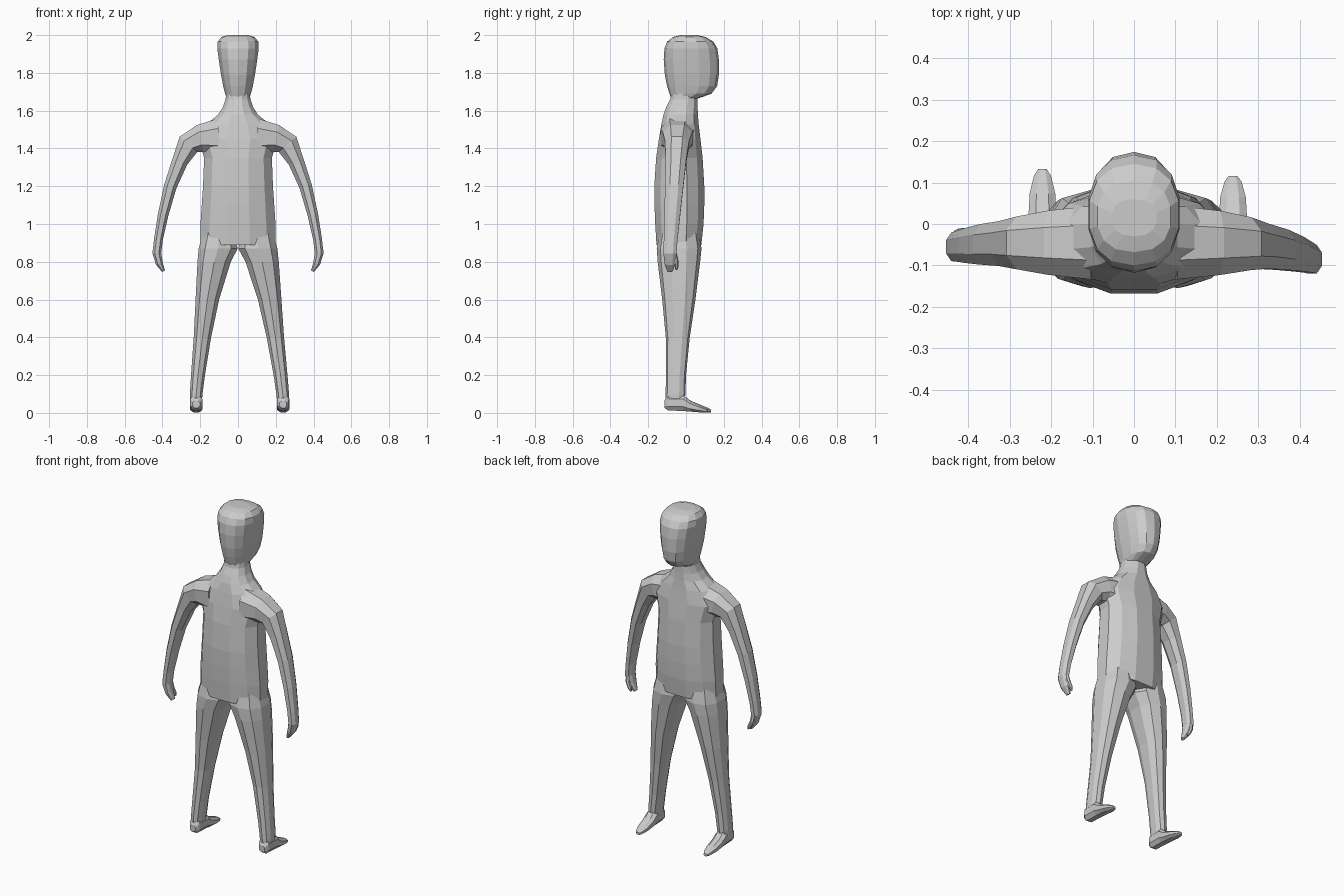
import bpy, bmesh, math
from mathutils import Vector

if "Cube" in bpy.data.objects:
    bpy.data.objects.remove(bpy.data.objects["Cube"])


def loft(name, rings, n=10, p=0.85):
    """Closed tube through rings of (centre, half-axis u, half-axis v)."""
    bm = bmesh.new()
    loops = []
    for c, u, v in rings:
        loop = []
        for i in range(n):
            a = 2 * math.pi * (i + 0.5) / n
            ca, sa = math.cos(a), math.sin(a)
            ca = math.copysign(abs(ca) ** p, ca)
            sa = math.copysign(abs(sa) ** p, sa)
            loop.append(bm.verts.new(Vector(c) + Vector(u) * ca + Vector(v) * sa))
        loops.append(loop)
    for a, b in zip(loops, loops[1:]):
        for i in range(n):
            j = (i + 1) % n
            bm.faces.new((a[i], a[j], b[j], b[i]))
    bm.faces.new(loops[0])
    bm.faces.new(loops[-1])
    bmesh.ops.recalc_face_normals(bm, faces=bm.faces)
    me = bpy.data.meshes.new(name)
    bm.to_mesh(me)
    bm.free()
    ob = bpy.data.objects.new(name, me)
    bpy.context.collection.objects.link(ob)
    return ob


def level(z, x0, x1, y0, y1):
    """Horizontal ring filling the given x and y ranges."""
    return (((x0 + x1) / 2, (y0 + y1) / 2, z),
            ((x1 - x0) / 2, 0, 0), (0, (y1 - y0) / 2, 0))


def limb(name, pts, n=8):
    """Tube along a path of (x, y, z, half width in the xz plane, half depth in y)."""
    rings = []
    for i, (x, y, z, w, d) in enumerate(pts):
        a, b = pts[max(i - 1, 0)], pts[min(i + 1, len(pts) - 1)]
        t = Vector((b[0] - a[0], 0, b[2] - a[2])).normalized()
        rings.append(((x, y, z), (t.z * w, 0, -t.x * w), (0, d, 0)))
    return loft(name, rings, n)


# Torso, shoulders and neck: z, half width, back y, front y
torso = [(0.89, .205, -.16, .085), (1.0, .205, -.167, .097), (1.1, .198, -.171, .101),
         (1.2, .191, -.172, .101), (1.35, .185, -.162, .092), (1.45, .215, -.147, .08),
         (1.53, .17, -.133, .07), (1.58, .108, -.122, .066), (1.62, .082, -.107, .064),
         (1.66, .068, -.086, .063), (1.74, .06, -.07, .05)]
body = loft("body", [level(z, -w, w, a, b) for z, w, a, b in torso], 12, 0.9)

# Head, with the chin overhanging towards +y
head = [(1.665, .06, -.078, .065), (1.69, .07, -.088, .135), (1.73, .08, -.1, .165),
        (1.79, .092, -.112, .174), (1.87, .104, -.118, .174), (1.93, .112, -.114, .166),
        (1.965, .11, -.1, .145), (1.99, .09, -.068, .105), (2.0, .055, -.03, .06)]
parts = [loft("head", [level(z, -w, w, a, b) for z, w, a, b in head], 14, 0.85)]

arm_pts = [(.10, 1.46, .105, .095), (.20, 1.453, .078, .083), (.262, 1.422, .066, .068),
           (.308, 1.33, .045, .058), (.358, 1.2, .036, .052), (.396, 1.05, .03, .045),
           (.421, .92, .025, .039), (.43, .845, .025, .037), (.416, .79, .02, .03),
           (.394, .75, .009, .015)]
leg_pts = [(1.0, .03, .175, -.13, .06), (.87, -.003, .213, -.155, .082),
           (.8, .035, .219, -.15, .075), (.6, .1, .23, -.126, .05),
           (.4, .145, .241, -.107, .02), (.2, .18, .257, -.106, .0),
           (.1, .194, .264, -.108, -.003), (.04, .2, .264, -.108, -.01)]
foot_pts = [(-.115, .025, .065, .02), (-.095, .01, .1, .034), (-.015, .007, .1, .036),
            (.02, .005, .068, .036), (.07, .002, .045, .033), (.11, .0, .028, .022),
            (.125, .002, .018, .011)]

for side, label, hand_y, toe in ((1, "right", -.085, .93), (-1, "left", -.055, 1.06)):
    # Arm with shoulder and hand
    arm = []
    for x, z, w, d in arm_pts:
        t = min(1, (1.46 - z) / .6)
        arm.append((side * x, -.045 * (1 - t) + hand_y * t, z, w, d))
    parts.append(limb(label + "_arm", arm))
    # Thumb
    y = hand_y
    parts.append(limb(label + "_thumb", [
        (side * .428, y + .018, .87, .012, .012), (side * .424, y + .032, .81, .012, .012),
        (side * .408, y + .036, .775, .01, .01), (side * .4, y + .034, .758, .005, .005)], 6))
    # Leg, splayed slightly unevenly
    leg = []
    for z, x0, x1, a, b in leg_pts:
        s = .01 * max(0, .87 - z)
        xs = sorted((side * x0 + s, side * x1 + s))
        leg.append(level(z, xs[0], xs[1], a, b))
    parts.append(loft(label + "_leg", leg, 10))
    # Foot pointing towards +y
    parts.append(loft(label + "_foot", [
        ((side * .23 + .009, y * (toe if y > 0 else 1), (z0 + z1) / 2),
         (w, 0, 0), (0, 0, (z1 - z0) / 2)) for y, z0, z1, w in foot_pts], 8))

# Fuse everything into one skin
bpy.context.view_layer.objects.active = body
for part in parts:
    mod = body.modifiers.new("fuse", 'BOOLEAN')
    mod.operation = 'UNION'
    mod.solver = 'EXACT'
    mod.object = part
    bpy.ops.object.modifier_apply(modifier=mod.name)
    bpy.data.objects.remove(part)
